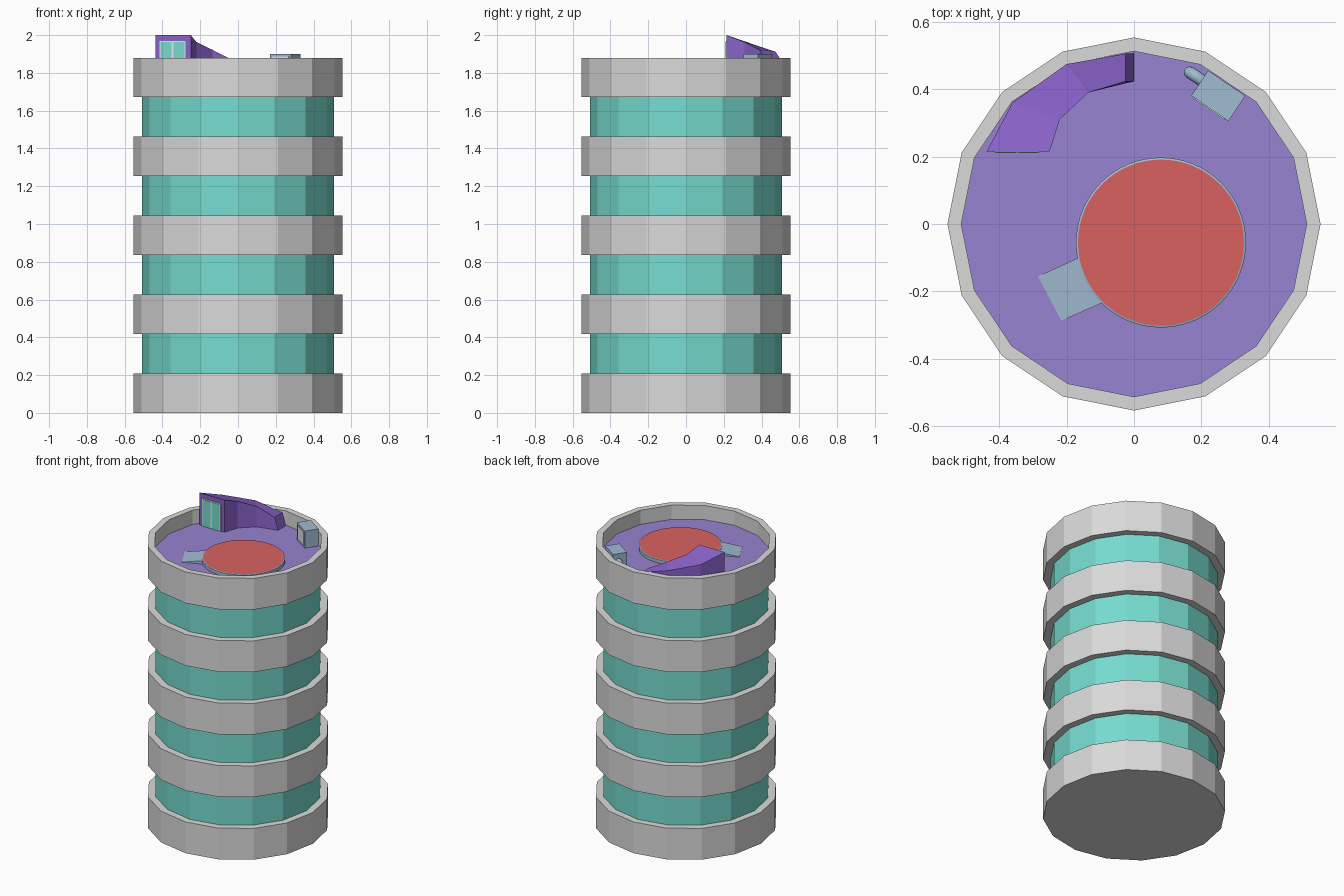
import bpy, bmesh, math
from mathutils import Vector

if "Cube" in bpy.data.objects:
    bpy.data.objects.remove(bpy.data.objects["Cube"])


def mat(name, rgb):
    m = bpy.data.materials.new(name)
    m.diffuse_color = (*rgb, 1)
    m.use_nodes = True
    m.node_tree.nodes["Principled BSDF"].inputs["Base Color"].default_value = m.diffuse_color
    return m


GREY = mat("light grey", (0.70, 0.70, 0.70))
TEAL = mat("teal glass", (0.18, 0.71, 0.62))
FLOOR = mat("lavender roof", (0.31, 0.23, 0.64))
PURPLE = mat("purple", (0.25, 0.12, 0.58))
RED = mat("red", (0.70, 0.12, 0.12))
BLUE = mat("blue grey", (0.35, 0.50, 0.65))
PALE = mat("pale white", (0.78, 0.80, 0.78))


def make(name, verts, faces, mats, idx=None):
    me = bpy.data.meshes.new(name)
    me.from_pydata(verts, [], faces)
    for m in mats:
        me.materials.append(m)
    if idx:
        for p, i in zip(me.polygons, idx):
            p.material_index = i
    bm = bmesh.new()
    bm.from_mesh(me)
    bmesh.ops.recalc_face_normals(bm, faces=bm.faces)
    bm.to_mesh(me)
    bm.free()
    ob = bpy.data.objects.new(name, me)
    bpy.context.collection.objects.link(ob)
    return ob


def lathe(name, profile, n, mats, seg_mat, caps, centre=(0, 0)):
    """Revolve (r, z) points; seg_mat gives each segment's colour, caps the (bottom, top) colours."""
    verts = [(centre[0] + r * math.cos(2 * math.pi * i / n),
              centre[1] + r * math.sin(2 * math.pi * i / n), z)
             for r, z in profile for i in range(n)]
    faces, idx = [], []
    for k in range(len(profile) - 1):
        for i in range(n):
            j = (i + 1) % n
            faces.append((k * n + i, k * n + j, (k + 1) * n + j, (k + 1) * n + i))
            idx.append(seg_mat[k])
    last = (len(profile) - 1) * n
    faces += [tuple(range(n)), tuple(range(last, last + n))]
    idx += list(caps)
    return make(name, verts, faces, mats, idx)


def hull(name, bottom, top, material):
    """Solid between two matching outlines of 3D points."""
    n = len(bottom)
    faces = [(i, (i + 1) % n, n + (i + 1) % n, n + i) for i in range(n)]
    faces += [tuple(range(n)), tuple(range(n, 2 * n))]
    return make(name, list(bottom) + list(top), faces, [material])


ROOF = 1.785
PAD = 1.81
STEP = 1.88 / 9

# tower: grey floor bands alternating with set-back glass, then parapet and roof floor
profile, seg = [], []
for k in range(9):
    r = 0.507 if k % 2 else 0.553
    profile += [(r, k * STEP), (r, (k + 1) * STEP)]
    seg += [k % 2, 0]
profile += [(0.512, 1.88), (0.512, ROOF)]
seg += [0]
lathe("tower", profile, 16, [GREY, TEAL, FLOOR], seg, (0, 2))

# round landing pad with red top
lathe("landing_pad", [(0.252, ROOF), (0.252, PAD - 0.002), (0.246, PAD)], 64,
      [BLUE, RED], [0, 0], (0, 1), (0.08, -0.055))

# ramp up to the pad
a, b, c, d = (-0.285, -0.155), (-0.215, -0.287), (-0.09, -0.232), (-0.16, -0.098)
hull("pad_ramp", [(*p, ROOF - 0.005) for p in (a, b, c, d)],
     [(*a, ROOF + 0.002), (*b, ROOF + 0.002), (*c, PAD - 0.002), (*d, PAD - 0.002)], BLUE)

# curved stair house sloping down along the parapet
outer = [(-0.437, 0.215, 2.0), (-0.36, 0.36, 1.95), (-0.2, 0.474, 1.912), (-0.025, 0.505, 1.865)]
inner = [(-0.25, 0.215, 2.0), (-0.22, 0.31, 1.963), (-0.135, 0.39, 1.922), (-0.025, 0.423, 1.865)]
verts, faces = [], []
for i, (o, n) in enumerate(zip(outer, inner)):
    dx = 0.025 if i == 3 else 0
    verts += [o, n, (n[0] + dx, n[1], ROOF), (o[0] + dx, o[1], ROOF)]
for i in range(3):
    for k in range(4):
        j = (k + 1) % 4
        faces.append((4 * i + k, 4 * i + j, 4 * i + 4 + j, 4 * i + 4 + k))
faces += [(0, 1, 2, 3), (12, 13, 14, 15)]
make("stair_house", verts, faces, [PURPLE])


def plate(name, x0, x1, z0, z1, y, material):
    outline = [(x0, z0), (x1, z0), (x1, z1), (x0, z1)]
    hull(name, [(x, 0.217, z) for x, z in outline], [(x, y, z) for x, z in outline], material)


# double glass door in a pale frame
plate("door_frame", -0.415, -0.278, ROOF, 1.969, 0.212, PALE)
plate("door_left", -0.409, -0.352, ROOF, 1.963, 0.210, TEAL)
plate("door_right", -0.341, -0.284, ROOF, 1.963, 0.210, TEAL)

# rooftop air unit with a pale vent facing inward
unit = [(0.28, 0.305), (0.33, 0.38), (0.22, 0.455), (0.17, 0.38)]
hull("air_unit", [(*p, ROOF) for p in unit], [(*p, 1.9) for p in unit], BLUE)
p, q = Vector(unit[0]), Vector(unit[3])
off = Vector((-0.56, -0.83)) * 0.003
s, t = p.lerp(q, 0.1), p.lerp(q, 0.9)
vent = [(*s, ROOF + 0.012), (*t, ROOF + 0.012), (*t, 1.888), (*s, 1.888)]
hull("air_vent", vent, [(x + off.x, y + off.y, z) for x, y, z in vent], PALE)

# pipe leaving the unit and bending down into the roof
cu = bpy.data.curves.new("air_pipe", "CURVE")
cu.dimensions = "3D"
cu.bevel_depth = 0.018
cu.bevel_resolution = 3
sp = cu.splines.new("POLY")
pts = [(0.21, 0.42, 1.85)]
for k in range(6):
    ang = math.radians(18 * k)
    h = 0.03 * math.sin(ang)
    pts.append((0.19 - 0.83 * h, 0.433 + 0.56 * h, 1.82 + 0.03 * math.cos(ang)))
pts.append((pts[-1][0], pts[-1][1], ROOF))
sp.points.add(len(pts) - 1)
for pt, co in zip(sp.points, pts):
    pt.co = (*co, 1)
cu.materials.append(BLUE)
bpy.context.collection.objects.link(bpy.data.objects.new("air_pipe", cu))
